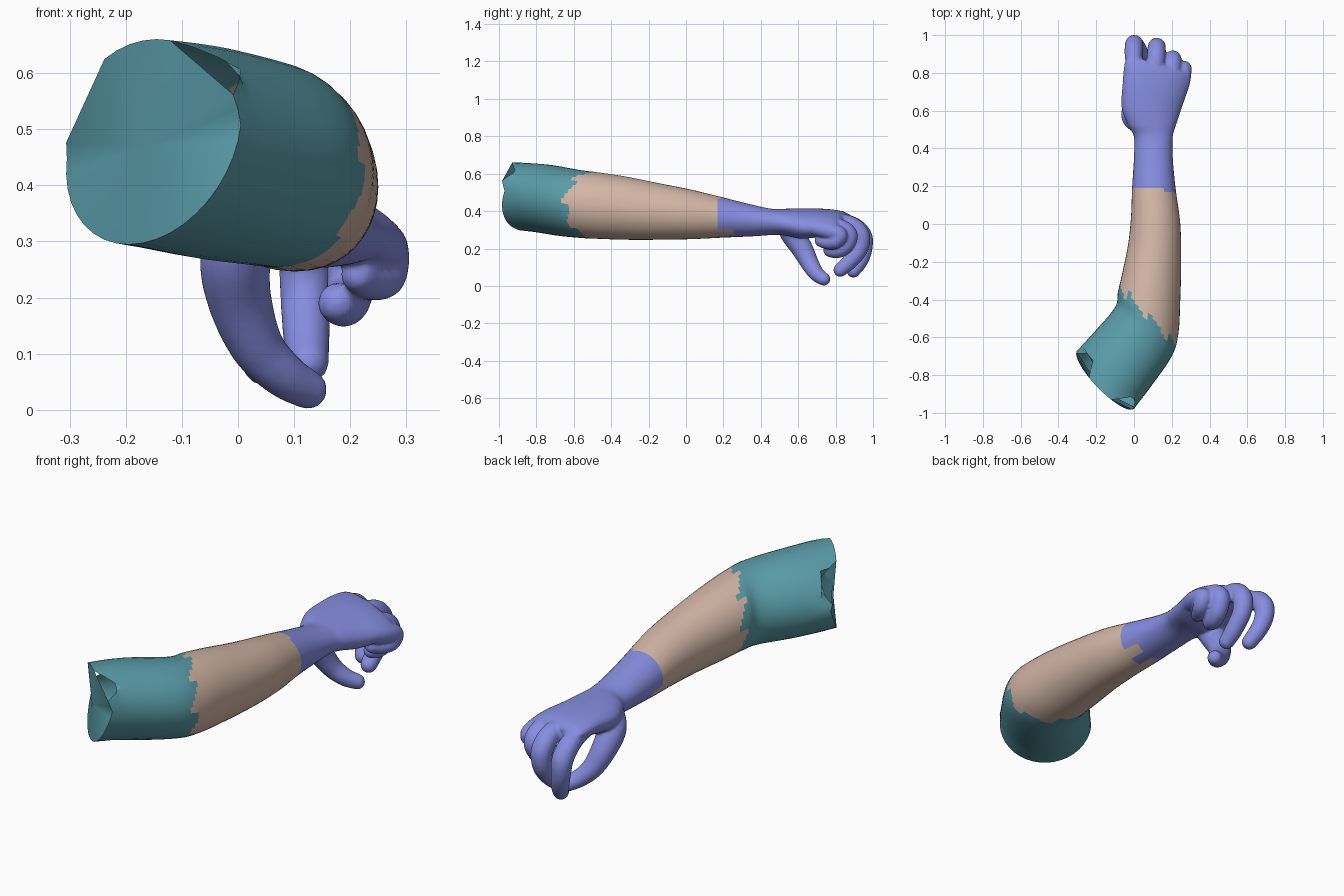
import bpy, bmesh, math
from mathutils import Vector

if "Cube" in bpy.data.objects:
    bpy.data.objects.remove(bpy.data.objects["Cube"])

SIDES, ROWS = 40, 8
# Limb sections: left x,y / right x,y / bottom z, top z / side tilt
RINGS = [
    (-.305, -.675, .005, -.97, .297, .658, .03),
    (-.20, -.56, .09, -.86, .272, .645, .02),
    (-.10, -.44, .20, -.70, .257, .62, .01),
    (-.085, -.36, .235, -.58, .252, .607, 0),
    (-.06, -.25, .245, -.40, .247, .585, 0),
    (-.03, -.10, .25, -.20, .247, .55, 0),
    (-.015, .05, .245, .00, .25, .515, 0),
    (-.01, .19, .22, .19, .258, .475, 0),
    (.00, .35, .205, .35, .265, .435, 0),
    (.00, .46, .205, .46, .272, .412, 0),
    (-.035, .53, .225, .53, .27, .412, -.01),
    (-.066, .62, .255, .62, .255, .412, -.02),
    (-.06, .75, .287, .72, .27, .406, -.03),
    (-.05, .85, .287, .79, .28, .392, -.03),
    (-.03, .89, .265, .82, .30, .365, -.03),
]


def spline(pts, u):
    """Catmull-Rom value at parameter u for tuples of any length."""
    i = min(int(u), len(pts) - 2)
    t = u - i
    p0, p1, p2, p3 = (pts[max(0, min(len(pts) - 1, i + k))] for k in (-1, 0, 1, 2))
    return [.5 * (2 * b + (c - a) * t + (2 * a - 5 * b + 4 * c - d) * t * t
                  + (3 * b - a - 3 * c + d) * t ** 3)
            for a, b, c, d in zip(p0, p1, p2, p3)]


def section(u):
    lx, ly, rx, ry, zb, zt, tilt = spline(RINGS, u)
    mid = Vector(((lx + rx) / 2, (ly + ry) / 2, (zb + zt) / 2))
    side = Vector(((rx - lx) / 2, (ry - ly) / 2, tilt))
    up = Vector((0, 0, (zt - zb) / 2))
    return [mid + side * math.cos(a) + up * math.sin(a)
            for a in (2 * math.pi * j / SIDES for j in range(SIDES))]


def material(name, color):
    m = bpy.data.materials.new(name)
    m.diffuse_color = (*color, 1)
    m.use_nodes = True
    m.node_tree.nodes["Principled BSDF"].inputs["Base Color"].default_value = m.diffuse_color
    return m


def make(name, bm, mat):
    loose = [v for v in bm.verts if not v.link_faces]
    bmesh.ops.delete(bm, geom=loose, context='VERTS')
    me = bpy.data.meshes.new(name)
    bm.to_mesh(me)
    bm.free()
    ob = bpy.data.objects.new(name, me)
    bpy.context.collection.objects.link(ob)
    me.materials.append(mat)
    bpy.ops.object.select_all(action='DESELECT')
    bpy.context.view_layer.objects.active = ob
    ob.select_set(True)
    return ob


def dips(j):
    """Depth of the two notches in the upper-arm rim at vertex j."""
    deg = 360 * j / SIDES
    return max(0, 1 - abs(deg - 45) / 27), max(0, 1 - abs(deg - 144) / 27)


def loft(us, keep, rim=False):
    """Skin the sections at parameters us, keeping faces chosen by keep(u, j)."""
    bm = bmesh.new()
    rings = []
    for u in us:
        pts = section(u)
        if rim and u < 1:
            # the cut end bulges outwards above and below, with two notches
            for j, p in enumerate(pts):
                bulge = abs(math.sin(2 * math.pi * j / SIDES)) * (1 - u) ** 2
                p += Vector((-.02, -.065, 0)) * bulge
                if u == 0:
                    right, left = dips(j)
                    p += Vector((.06, .065, -.02)) * right + Vector((.08, .05, -.01)) * left
        rings.append([bm.verts.new(p) for p in pts])
    for i in range(len(us) - 1):
        for j in range(SIDES):
            if keep((us[i] + us[i + 1]) / 2, j):
                k = (j + 1) % SIDES
                bm.faces.new((rings[i][j], rings[i + 1][j], rings[i + 1][k], rings[i][k]))
    return bm, rings


# Stepped colour borders
def elbow_edge(j):
    c = math.cos(2 * math.pi * (j + .5) / SIDES)
    return 2.85 - .4 * c + .11 * (j % 5 - 2)


def wrist_edge(j):
    a = 2 * math.pi * (j + .5) / SIDES
    if math.sin(a) > -.35:
        return 7 - .12 * max(0, math.cos(a))
    return 7.35 if (j // 3) % 2 else 6.9


teal = material("teal", (.10, .33, .39))
skin = material("skin", (.65, .47, .38))
blue = material("blue", (.24, .27, .75))
limb = [i / ROWS for i in range(9 * ROWS + 1)]

# Elbow and upper arm; the end cap bridges straight across the notches
bm, rings = loft([0] + limb[3:], lambda u, j: u < elbow_edge(j), True)
cap = [rings[0][j] for j in range(SIDES) if max(dips(j)) == 0]
centre = bm.verts.new((-.165, -.885, .47))
for a, b in zip(cap, cap[1:] + cap[:1]):
    bm.faces.new((a, b, centre))
make("upper_arm", bm, teal)
bpy.ops.object.shade_smooth_by_angle(angle=math.radians(40))

# Forearm
bm, _ = loft(limb, lambda u, j: elbow_edge(j) <= u < wrist_edge(j))
make("forearm", bm, skin)
bpy.ops.object.shade_smooth_by_angle(angle=math.radians(40))

# Wrist
bm, _ = loft(limb, lambda u, j: u >= wrist_edge(j))
make("wrist", bm, blue)
bpy.ops.object.shade_smooth_by_angle(angle=math.radians(40))

# Hand: palm plus curled digits (x, y, z, radius), fused into one skin
DIGITS = {
    "index": [(.03, .66, .345, .04), (.00, .86, .335, .046), (.00, .942, .275, .049),
              (.005, .952, .20, .045), (.025, .93, .13, .041), (.045, .895, .08, .036)],
    "middle": [(.10, .66, .345, .04), (.115, .85, .335, .048), (.12, .93, .28, .049),
               (.12, .93, .20, .045), (.122, .875, .13, .042), (.125, .825, .085, .037)],
    "ring": [(.17, .64, .335, .04), (.20, .80, .318, .047), (.205, .87, .275, .047),
             (.20, .855, .215, .043), (.19, .81, .19, .042), (.178, .77, .19, .036)],
    "little": [(.21, .62, .325, .038), (.25, .74, .30, .044), (.264, .82, .275, .042),
               (.26, .80, .238, .039), (.235, .755, .232, .036), (.215, .72, .24, .032)],
    "thumb": [(.02, .53, .33, .05), (-.004, .57, .275, .063), (.002, .62, .20, .058),
              (.033, .665, .115, .048), (.08, .70, .063, .041), (.124, .737, .036, .035)],
}
bm, rings = loft([8.5 + i / ROWS for i in range(int(5.5 * ROWS) + 1)], lambda u, j: True)
bm.faces.new(rings[0])
bm.faces.new(rings[-1][::-1])
bmesh.ops.recalc_face_normals(bm, faces=bm.faces[:])
for pts in DIGITS.values():
    steps = 8 * (len(pts) - 1)
    for s in range(steps + 1):
        x, y, z, r = spline(pts, s / 8)
        ball = bmesh.ops.create_icosphere(bm, subdivisions=3, radius=r)
        bmesh.ops.translate(bm, verts=ball["verts"], vec=(x, y, z))
hand = make("hand", bm, blue)
mod = hand.modifiers.new("fuse", 'REMESH')
mod.mode = 'VOXEL'
mod.voxel_size = .007
mod = hand.modifiers.new("soften", 'SMOOTH')
mod.factor = .5
mod.iterations = 4
for m in list(hand.modifiers):
    bpy.ops.object.modifier_apply(modifier=m.name)

# Remove the hidden end wall inside the wrist
bm = bmesh.new()
bm.from_mesh(hand.data)
bm.normal_update()
wall = [f for f in bm.faces if f.calc_center_median().y < .43 and f.normal.y < -.3]
bmesh.ops.delete(bm, geom=wall, context='FACES')
for f in bm.faces:
    f.smooth = True
    f.material_index = 0
bm.to_mesh(hand.data)
bm.free()
